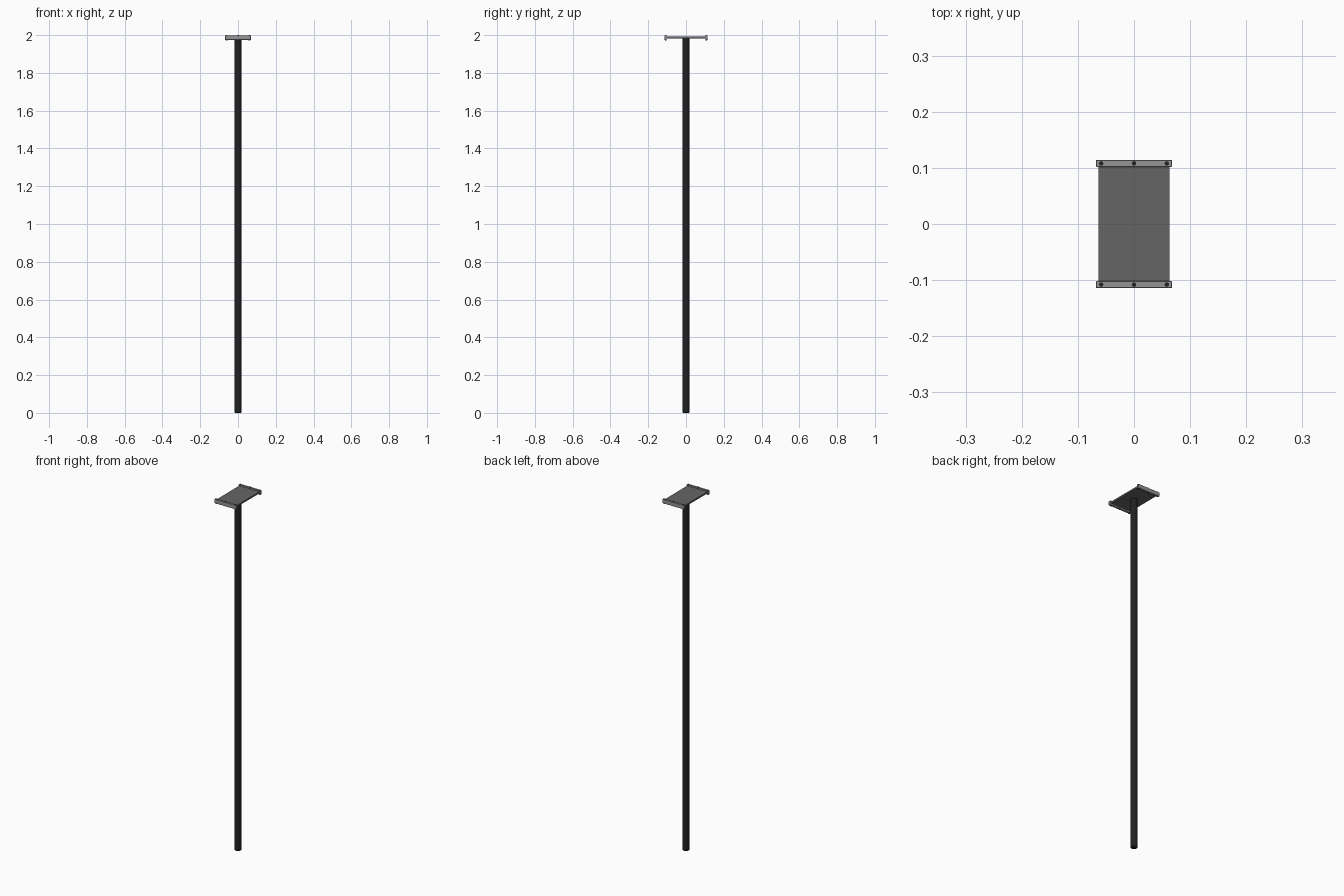
import bpy

if "Cube" in bpy.data.objects:
    bpy.data.objects.remove(bpy.data.objects["Cube"])


def material(name, v):
    m = bpy.data.materials.new(name)
    m.diffuse_color = (v, v, v, 1)
    m.use_nodes = True
    m.node_tree.nodes["Principled BSDF"].inputs["Base Color"].default_value = m.diffuse_color
    return m


black = material("black_rubber", 0.015)
dark = material("dark_plate", 0.13)
grey = material("grey_metal", 0.3)


def box(name, lo, hi, mat, bevel=0):
    centre = [(a + b) / 2 for a, b in zip(lo, hi)]
    bpy.ops.mesh.primitive_cube_add(size=1, location=centre)
    o = bpy.context.object
    o.name = name
    o.scale = [b - a for a, b in zip(lo, hi)]
    bpy.ops.object.transform_apply(location=False, rotation=False, scale=True)
    o.data.materials.append(mat)
    if bevel:
        b = o.modifiers.new("bevel", "BEVEL")
        b.width = bevel
        b.segments = 1
    return o


def cylinder(name, r, z0, z1, mat, x=0, y=0, sides=32):
    bpy.ops.mesh.primitive_cylinder_add(vertices=sides, radius=r, depth=z1 - z0,
                                        location=(x, y, (z0 + z1) / 2))
    o = bpy.context.object
    o.name = name
    o.data.materials.append(mat)
    bpy.ops.object.shade_smooth_by_angle()
    return o


# Long handle with a slightly rounded foot
pole = cylinder("pole", 0.018, 0, 1.984, black)
bevel = pole.modifiers.new("bevel", "BEVEL")
bevel.width = 0.004
bevel.segments = 3

# Flat head plate
box("head_plate", (-0.063, -0.105, 1.983), (0.063, 0.105, 1.992), dark)

# Clamping bars at both ends, each held by three bolts
for side, s in (("front", -1), ("back", 1)):
    y0, y1 = sorted((s * 0.102, s * 0.1138))
    box(side + "_bar", (-0.068, y0, 1.975), (0.068, y1, 1.9975), grey, 0.0008)
    for i, x in enumerate((-0.0585, 0, 0.0585)):
        cylinder(f"{side}_bolt_{i + 1}", 0.004, 1.9725, 2.0, black, x, s * 0.108, 12)
